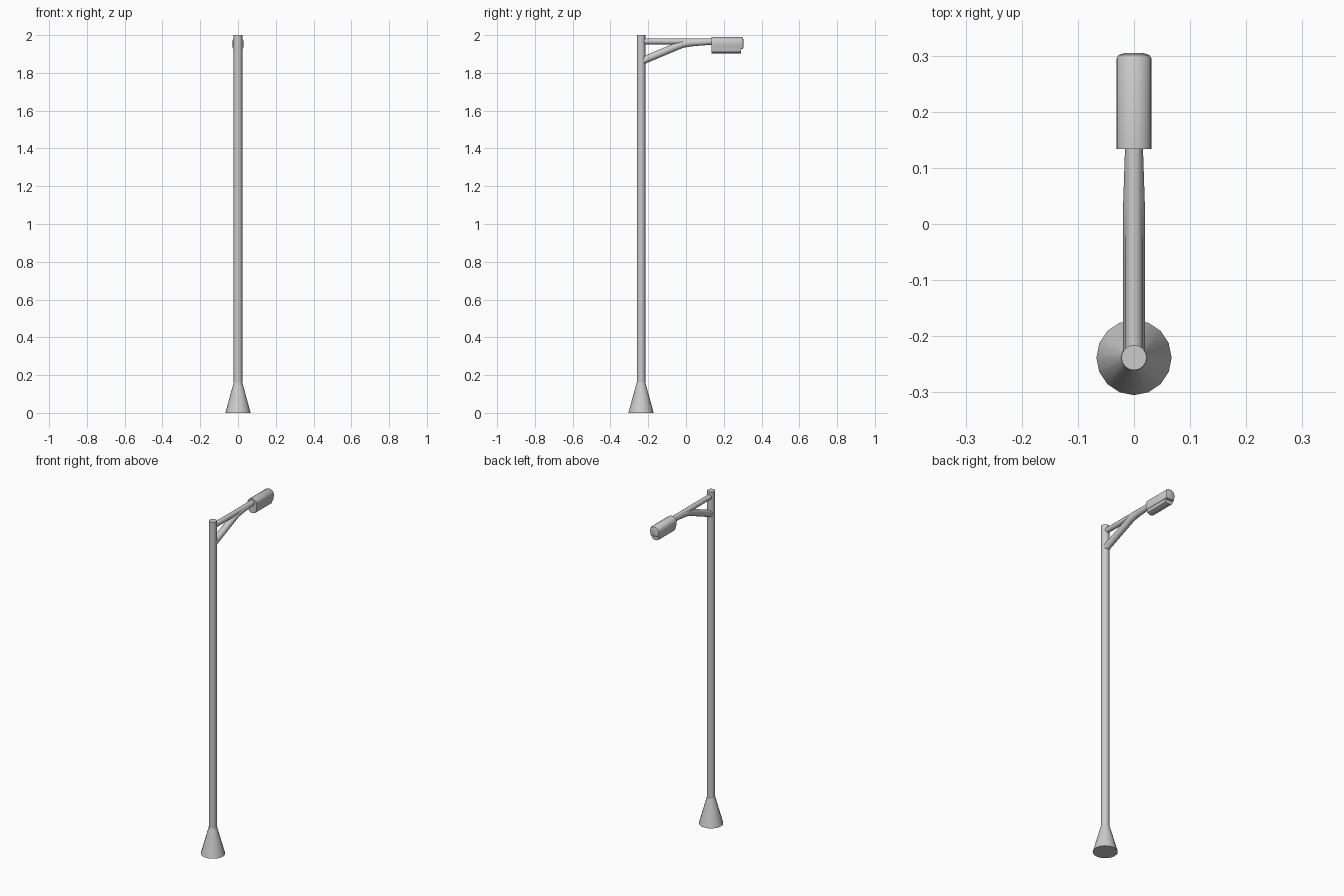
import bpy, bmesh, math
from mathutils import Vector

if "Cube" in bpy.data.objects:
    bpy.data.objects.remove(bpy.data.objects["Cube"])

PY = -0.238  # pole position in y


def finish(name, bm):
    bmesh.ops.recalc_face_normals(bm, faces=bm.faces)
    me = bpy.data.meshes.new(name)
    bm.to_mesh(me)
    bm.free()
    ob = bpy.data.objects.new(name, me)
    bpy.context.collection.objects.link(ob)
    bpy.ops.object.select_all(action='DESELECT')
    ob.select_set(True)
    bpy.context.view_layer.objects.active = ob
    bpy.ops.object.shade_smooth_by_angle(angle=math.radians(40))
    return ob


def loft(name, rings):
    """Skin a list of equal-length point rings and cap both ends."""
    bm = bmesh.new()
    loops = [[bm.verts.new(p) for p in r] for r in rings]
    n = len(loops[0])
    for a, b in zip(loops, loops[1:]):
        for i in range(n):
            j = (i + 1) % n
            bm.faces.new((a[i], a[j], b[j], b[i]))
    bm.faces.new(loops[0])
    bm.faces.new(loops[-1])
    return finish(name, bm)


def tube(name, stations, n=12):
    """Round tube in the yz plane; stations are (y, z, radius)."""
    pts = [Vector((0, y, z)) for y, z, r in stations]
    rings = []
    for k, (y, z, r) in enumerate(stations):
        d = (pts[min(k + 1, len(pts) - 1)] - pts[max(k - 1, 0)]).normalized()
        side = Vector((1, 0, 0))
        up = side.cross(d)
        rings.append([pts[k] + r * (math.cos(t) * side + math.sin(t) * up)
                      for t in (2 * math.pi * i / n for i in range(n))])
    return loft(name, rings)


def section(half, y, cz=0, s=1):
    """Mirror a half profile (x, z) into a closed ring at y."""
    full = half + [(-x, z) for x, z in reversed(half) if x > 0]
    return [(x * s, y, cz + (z - cz) * s) for x, z in full]


# Pole and flared foot
tube("base_flare", [(PY, 0, 0.067), (PY, 0.16, 0.023)], 16)
tube("pole", [(PY, 0.15, 0.0225), (PY, 2.0, 0.0225)], 16)

# Horizontal arm and the brace that bends up into it
tube("arm", [(PY, 1.967, 0.0155), (0.15, 1.966, 0.0155)])
tube("brace", [(PY, 1.861, 0.020), (-0.06, 1.936, 0.020), (-0.02, 1.952, 0.020),
               (0.03, 1.960, 0.0195), (0.15, 1.966, 0.0155)])

# Lamp housing: rounded shell with a slightly bulging far end
shell = [(0, 1.99), (0.012, 1.988), (0.023, 1.981), (0.029, 1.972), (0.031, 1.960),
         (0.030, 1.945), (0.027, 1.928), (0, 1.926)]
loft("lamp_housing", [section(shell, 0.134), section(shell, 0.295),
                      section(shell, 0.301, 1.955, 0.9),
                      section(shell, 0.305, 1.955, 0.5)])

# Lens hanging under the housing
lens = [(0, 1.935), (0.025, 1.935), (0.025, 1.920), (0.021, 1.910), (0.011, 1.905), (0, 1.903)]
loft("lamp_lens", [section(lens, 0.136), section(lens, 0.290)])
